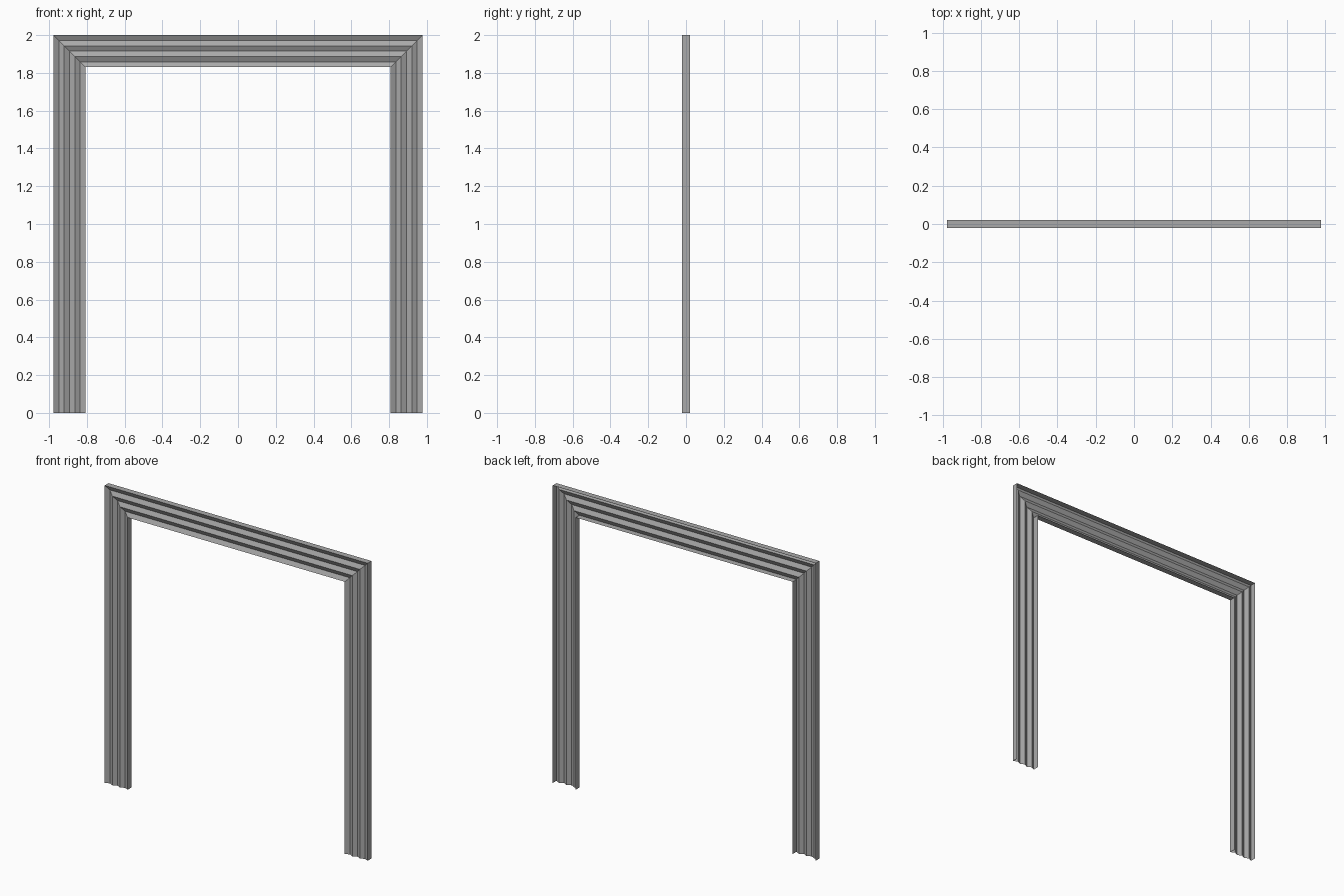
import bpy
import bmesh

# Remove the default cube
cube = bpy.data.objects.get("Cube")
if cube:
    bpy.data.objects.remove(cube, do_unlink=True)

HALF_WIDTH, HEIGHT, TRIM = 0.977, 2.0, 0.17
FRONT, GROOVE, BACK = -0.02, -0.005, 0.02
BANDS = 6

# Plain grey paint
paint = bpy.data.materials.new("grey_paint")
paint.use_nodes = True
grey = (0.4, 0.4, 0.4, 1.0)
paint.diffuse_color = grey
paint.node_tree.nodes["Principled BSDF"].inputs["Base Color"].default_value = grey

# Moulding section: outer flange, ridges and grooves, inner flange
profile = [(0, BACK)]
profile += [(TRIM * i / BANDS, GROOVE if i % 2 else FRONT) for i in range(BANDS + 1)]
profile.append((TRIM, BACK))

# Sweep the section up one side, across the top and down, with mitred corners
bm = bmesh.new()
rails = []
for inset, y in profile:
    x, z = HALF_WIDTH - inset, HEIGHT - inset
    rails.append([bm.verts.new(p) for p in ((-x, y, 0), (-x, y, z), (x, y, z), (x, y, 0))])
for outer, inner in zip(rails, rails[1:]):
    for i in range(3):
        bm.faces.new((outer[i], inner[i], inner[i + 1], outer[i + 1]))
bm.normal_update()

mesh = bpy.data.meshes.new("door_frame_moulding")
bm.to_mesh(mesh)
bm.free()
mesh.materials.append(paint)
frame = bpy.data.objects.new("door_frame_moulding", mesh)
bpy.context.collection.objects.link(frame)
